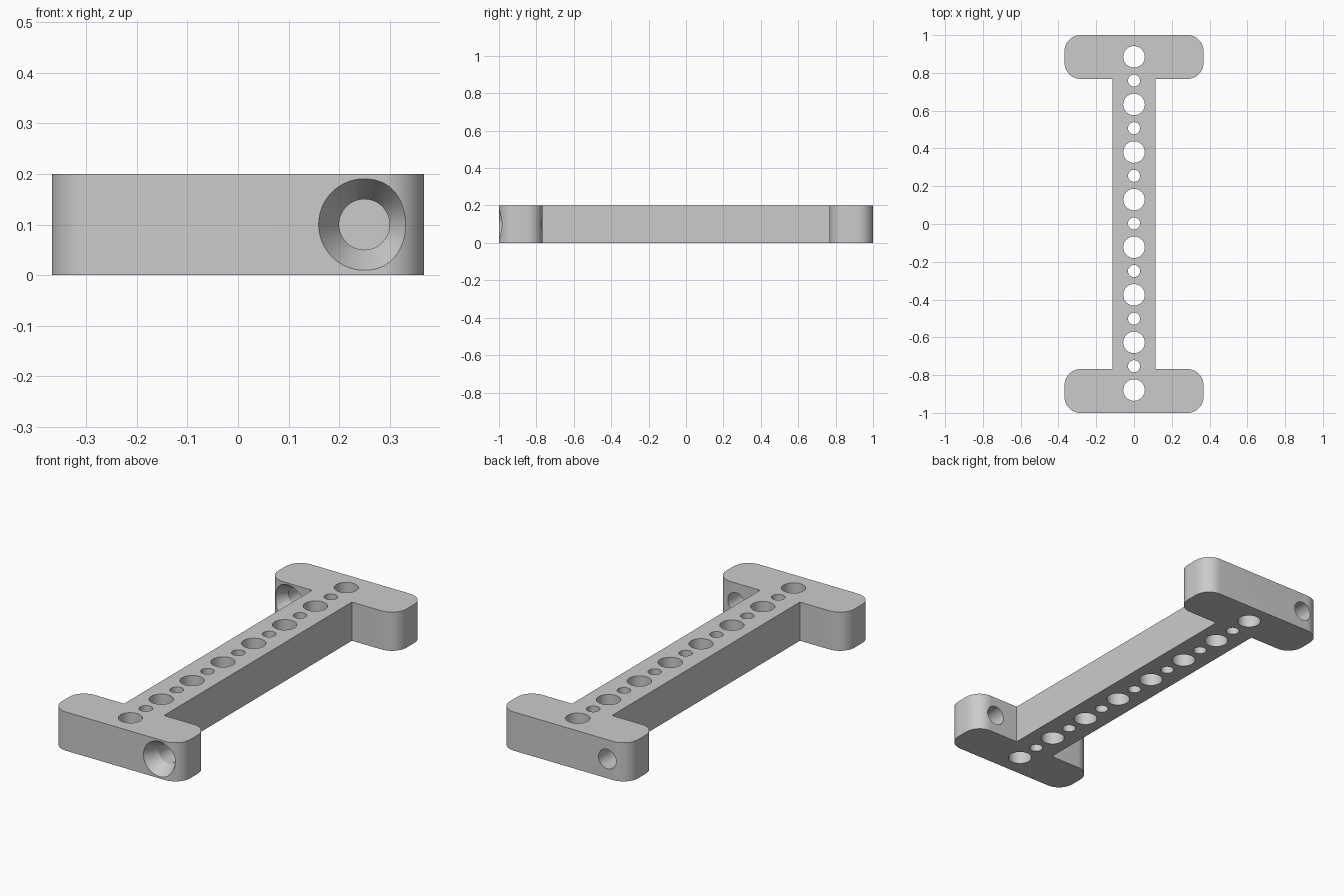
import bpy, bmesh, math
from mathutils import Matrix, Vector

cube = bpy.data.objects.get("Cube")
if cube:
    bpy.data.objects.remove(cube, do_unlink=True)

HEIGHT = 0.2
PLATE_X, PLATE_IN, PLATE_OUT = 0.368, 0.768, 1.0
BEAM_X = 0.114
CORNER = 0.085
PITCH = 0.252
BOLT_X, BOLT_R, SINK_R, SINK_DEPTH = 0.25, 0.05, 0.0905, 0.07

grey = bpy.data.materials.new("plain grey")
grey.use_nodes = True
grey.diffuse_color = (0.6, 0.6, 0.6, 1)
grey.node_tree.nodes["Principled BSDF"].inputs["Base Color"].default_value = (0.6, 0.6, 0.6, 1)


def make_object(name, bm):
    bmesh.ops.recalc_face_normals(bm, faces=bm.faces)
    mesh = bpy.data.meshes.new(name)
    bm.to_mesh(mesh)
    bm.free()
    mesh.materials.append(grey)
    obj = bpy.data.objects.new(name, mesh)
    bpy.context.collection.objects.link(obj)
    return obj


def arc(cx, cy, start, steps=16):
    """Quarter circle, counter-clockwise from the start angle in degrees."""
    angles = [math.radians(start + 90 * i / steps) for i in range(steps + 1)]
    return [(cx + CORNER * math.cos(a), cy + CORNER * math.sin(a)) for a in angles]


def add_cone(bm, start, end, r1, r2):
    """Round cutter between two points."""
    start, end = Vector(start), Vector(end)
    axis = end - start
    turn = axis.to_track_quat("Z", "Y").to_matrix().to_4x4()
    bmesh.ops.create_cone(bm, cap_ends=True, segments=64, radius1=r1, radius2=r2,
                          depth=axis.length,
                          matrix=Matrix.Translation((start + end) / 2) @ turn)


# Outline: beam with a rounded plate at each end, second half turned round
cx = PLATE_X - CORNER
half = [(BEAM_X, PLATE_IN)]
half += arc(cx, PLATE_IN + CORNER, -90)
half += arc(cx, PLATE_OUT - CORNER, 0)
half += arc(-cx, PLATE_OUT - CORNER, 90)
half += arc(-cx, PLATE_IN + CORNER, 180)
half += [(-BEAM_X, PLATE_IN)]
outline = half + [(-x, -y) for x, y in half]

bm = bmesh.new()
base = bm.faces.new([bm.verts.new((x, y, 0)) for x, y in outline])
top = bmesh.ops.extrude_face_region(bm, geom=[base])
bmesh.ops.translate(bm, vec=(0, 0, HEIGHT),
                    verts=[v for v in top["geom"] if isinstance(v, bmesh.types.BMVert)])
body = make_object("double_ended_bracket", bm)

# Row of alternating large and small holes, plus the bolt bores
bores = bmesh.new()
for i in range(-7, 8):
    y = i * PITCH / 2 + 0.003
    r = 0.057 if i % 2 else 0.032
    add_cone(bores, (0, y, -0.1), (0, y, HEIGHT + 0.1), r, r)

# Countersinks open to the front on both plates
sinks = bmesh.new()
slope = (SINK_R - BOLT_R) / SINK_DEPTH
for x, face_y in ((BOLT_X, -PLATE_OUT), (-BOLT_X, PLATE_IN)):
    z = HEIGHT / 2
    add_cone(bores, (x, face_y - 0.1, z), (x, face_y + 0.33, z), BOLT_R, BOLT_R)
    add_cone(sinks, (x, face_y - 0.02, z), (x, face_y + SINK_DEPTH, z),
             SINK_R + 0.02 * slope, BOLT_R)

bpy.context.view_layer.objects.active = body
for name, cutter_bm in (("bore_cutter", bores), ("countersink_cutter", sinks)):
    cutter = make_object(name, cutter_bm)
    cutter.hide_render = True
    mod = body.modifiers.new(name, "BOOLEAN")
    mod.operation = "DIFFERENCE"
    mod.solver = "EXACT"
    mod.object = cutter
    bpy.ops.object.modifier_apply(modifier=mod.name)
    bpy.data.objects.remove(cutter, do_unlink=True)

# Smooth rounds, sharp rims
bpy.ops.object.select_all(action="DESELECT")
body.select_set(True)
bpy.ops.object.shade_smooth_by_angle(angle=math.radians(25))
